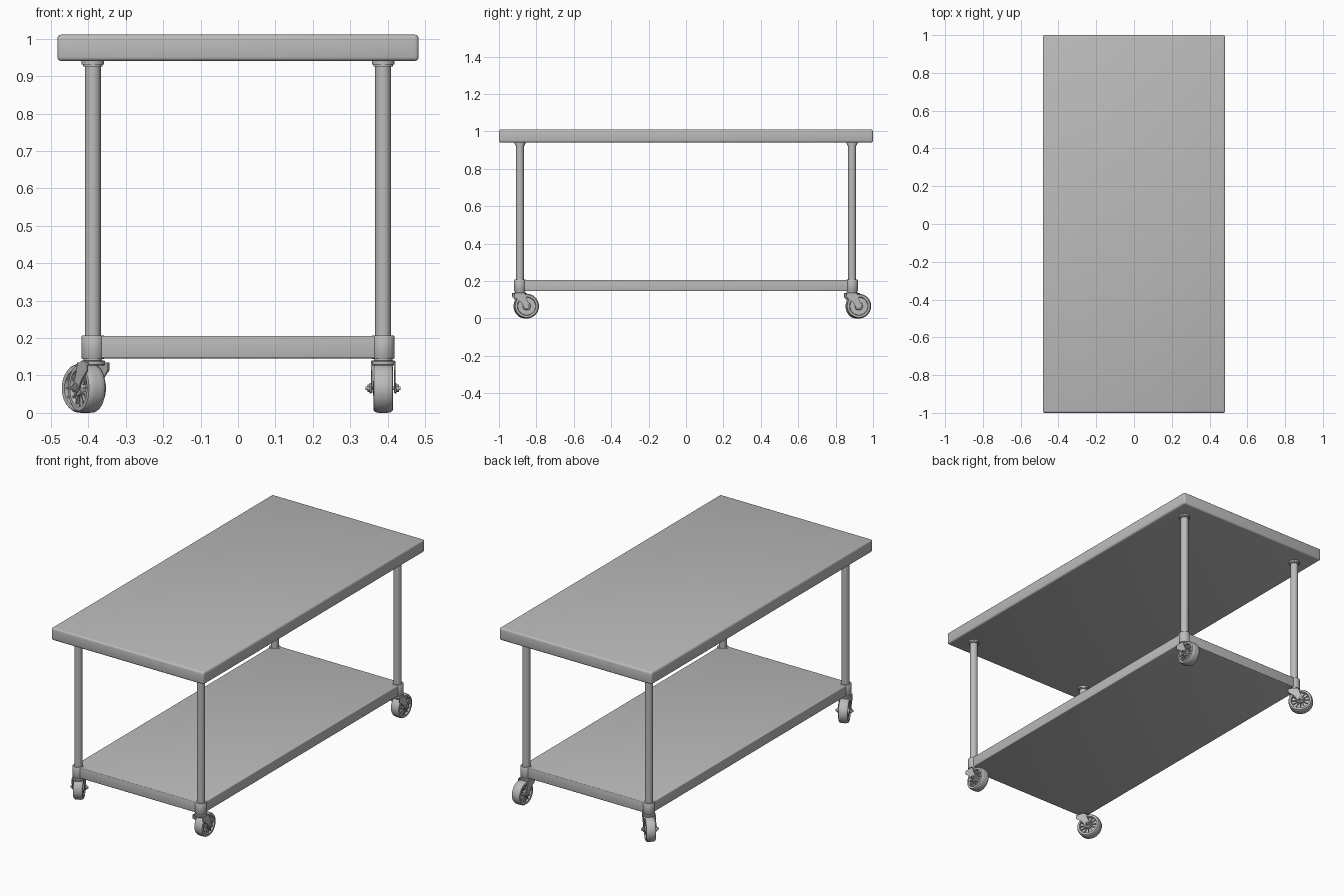
import bpy, bmesh
from math import pi, radians
from mathutils import Matrix, Vector

if "Cube" in bpy.data.objects:
    bpy.data.objects.remove(bpy.data.objects["Cube"], do_unlink=True)

# Single brushed-metal grey
grey = bpy.data.materials.new("metal_grey")
grey.use_nodes = True
COLOUR = (0.5, 0.5, 0.5, 1)
grey.diffuse_color = COLOUR
grey.node_tree.nodes["Principled BSDF"].inputs["Base Color"].default_value = COLOUR

LEG_X, LEG_Y = 0.388, 0.888
TRAIL, AXLE_Z = 0.036, 0.066


def finish(bm, name):
    bmesh.ops.recalc_face_normals(bm, faces=bm.faces)
    mesh = bpy.data.meshes.new(name)
    bm.to_mesh(mesh)
    bm.free()
    mesh.materials.append(grey)
    mesh.shade_smooth()
    mesh.set_sharp_from_angle(angle=radians(35))
    return mesh


def place(mesh, name, matrix=Matrix()):
    obj = bpy.data.objects.new(name, mesh)
    obj.matrix_world = matrix
    bpy.context.collection.objects.link(obj)
    return obj


def slab(name, half_x, half_y, z0, z1, bevel):
    bm = bmesh.new()
    bmesh.ops.create_cube(bm, size=1)
    bmesh.ops.scale(bm, vec=(2 * half_x, 2 * half_y, z1 - z0), verts=bm.verts)
    bmesh.ops.translate(bm, vec=(0, 0, (z0 + z1) / 2), verts=bm.verts)
    bmesh.ops.bevel(bm, geom=bm.edges[:], offset=bevel, segments=3,
                    profile=0.5, affect='EDGES')
    return place(finish(bm, name), name)


def lathe(bm, profile, axis='Z', centre=(0, 0, 0), steps=32):
    """Spin (radius, height) points about an axis through centre."""
    turn = Matrix.Rotation(pi / 2, 4, 'Y') if axis == 'X' else Matrix()
    to_place = Matrix.Translation(centre) @ turn
    verts = [bm.verts.new(to_place @ Vector((r, 0, h))) for r, h in profile]
    edges = [bm.edges.new(pair) for pair in zip(verts, verts[1:])]
    bmesh.ops.spin(bm, geom=verts + edges, cent=centre, steps=steps, angle=2 * pi,
                   axis=(1, 0, 0) if axis == 'X' else (0, 0, 1))
    bmesh.ops.remove_doubles(bm, verts=bm.verts, dist=0.00005)


def rod(bm, r, h0, h1, axis='Z', centre=(0, 0, 0), steps=32):
    lathe(bm, [(0, h0), (r, h0), (r, h1), (0, h1)], axis, centre, steps)


# Worktop and lower shelf
slab("worktop", 0.483, 1.0, 0.941, 1.011, 0.01)
slab("lower_shelf", 0.408, 0.908, 0.146, 0.206, 0.004)

# Leg tube with stepped top flange and shelf collar
bm = bmesh.new()
rod(bm, 0.0212, 0.15, 0.942)
leg_mesh = finish(bm, "leg")
bm = bmesh.new()
lathe(bm, [(0, 0.926), (0.026, 0.926), (0.026, 0.932), (0.03, 0.932),
           (0.03, 0.942), (0, 0.942)])
flange_mesh = finish(bm, "leg_flange")
bm = bmesh.new()
lathe(bm, [(0, 0.144), (0.029, 0.144), (0.031, 0.147), (0.031, 0.204),
           (0.029, 0.207), (0, 0.207)])
collar_mesh = finish(bm, "shelf_collar")

# Wheel: crowned tread, recessed faces, hub and ribs
axle = Vector((0, TRAIL, AXLE_Z))
half = [(0.066, 0.008), (0.065, 0.018), (0.061, 0.0245), (0.057, 0.026),
        (0.050, 0.025), (0.047, 0.014), (0.022, 0.014), (0.019, 0.027), (0, 0.027)]
bm = bmesh.new()
lathe(bm, [(r, -h) for r, h in reversed(half)] + half, 'X', axle, 40)
for i in range(12):
    spot = (Matrix.Translation(axle) @ Matrix.Rotation(i * pi / 6, 4, 'X')
            @ Matrix.Translation((0, 0, 0.034)) @ Matrix.Diagonal((0.042, 0.004, 0.03, 1)))
    bmesh.ops.create_cube(bm, size=1, matrix=spot)
wheel_mesh = finish(bm, "wheel")

# Fork: swivel cap, bridge over the wheel and two tapering side plates
bm = bmesh.new()
rod(bm, 0.025, 0.136, 0.15)
lathe(bm, [(0, 0.127), (0.03, 0.127), (0.033, 0.13), (0.033, 0.137),
           (0.03, 0.14), (0, 0.14)])
plate = [(-0.03, 0.135), (-0.029, 0.113), (0.004, 0.088), (0.023, 0.06),
         (0.036, 0.053), (0.049, 0.061), (0.05, 0.075), (0.037, 0.103), (0.026, 0.135)]
for side in (-1, 1):
    face = bm.faces.new([bm.verts.new((side * 0.029, y, z)) for y, z in plate])
    out = bmesh.ops.extrude_face_region(bm, geom=[face])["geom"]
    bmesh.ops.translate(bm, vec=(side * 0.004, 0, 0),
                        verts=[v for v in out if isinstance(v, bmesh.types.BMVert)])
fork_mesh = finish(bm, "fork")

# Axle bolt with washers and nuts
bm = bmesh.new()
rod(bm, 0.005, -0.047, 0.047, 'X', axle, 16)
for side in (-1, 1):
    rod(bm, 0.014, side * 0.032, side * 0.036, 'X', axle, 24)
    rod(bm, 0.010, side * 0.035, side * 0.042, 'X', axle, 6)
axle_mesh = finish(bm, "axle_bolt")

# Four corners; each caster has its own swivel angle
swivel = {("front", "left"): 0, ("back", "left"): 0,
          ("front", "right"): 27, ("back", "right"): 42}
for (end, side), angle in swivel.items():
    corner = Matrix.Translation((LEG_X if side == "left" else -LEG_X,
                                 -LEG_Y if end == "front" else LEG_Y, 0))
    for mesh in (leg_mesh, flange_mesh, collar_mesh):
        place(mesh, f"{end}_{side}_{mesh.name}", corner)
    turned = corner @ Matrix.Rotation(radians(angle), 4, 'Z')
    for mesh in (wheel_mesh, fork_mesh, axle_mesh):
        place(mesh, f"{end}_{side}_{mesh.name}", turned)
